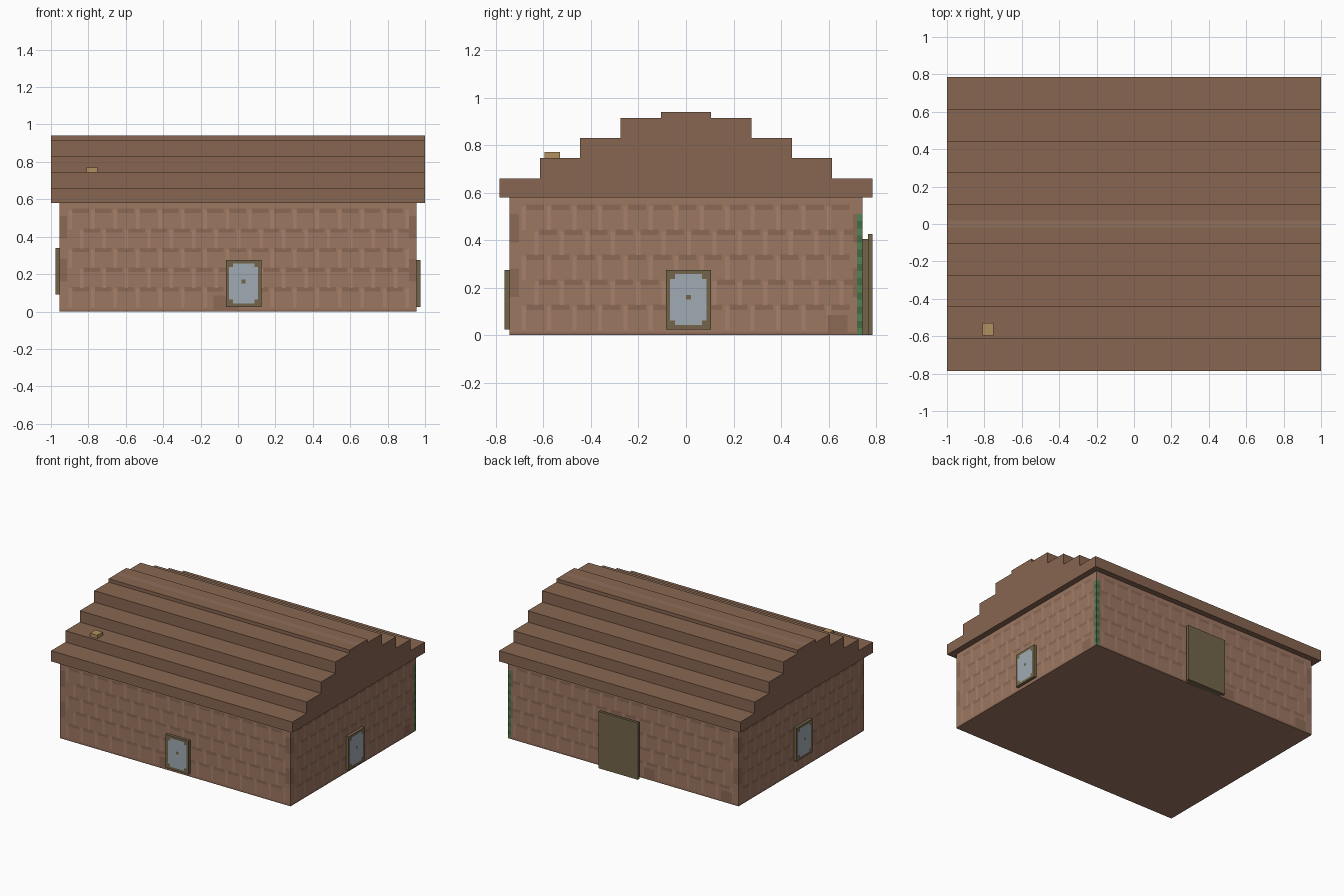
import bpy, bmesh

if "Cube" in bpy.data.objects:
    bpy.data.objects.remove(bpy.data.objects["Cube"])


def mat(name, r, g, b):
    m = bpy.data.materials.new(name)
    m.diffuse_color = [(c / 255) ** 2.2 for c in (r, g, b)] + [1]
    m.use_nodes = True
    m.node_tree.nodes["Principled BSDF"].inputs["Base Color"].default_value = m.diffuse_color
    return m


BRICK = mat("brick", 155, 118, 98)
SHADE = mat("brick_shade", 138, 104, 86)
JOINT = mat("brick_joint", 166, 128, 108)
ROOF = mat("roof_brown", 134, 102, 82)
RIDGE = mat("ridge_brown", 142, 111, 91)
WOOD = mat("frame_wood", 115, 101, 76)
GLASS = mat("glass", 158, 170, 178)
GOLD = mat("straw", 176, 144, 96)
GREEN = mat("vine", 84, 128, 86)
DKGREEN = mat("vine_dark", 70, 106, 70)


def finish(name, bm, mats):
    me = bpy.data.meshes.new(name)
    bm.to_mesh(me)
    bm.free()
    for m in mats:
        me.materials.append(m)
    ob = bpy.data.objects.new(name, me)
    bpy.context.collection.objects.link(ob)
    return ob


def painted_box(name, lo, hi, base, paint=None):
    """Box whose sides, keyed (axis, sign), carry flat colour patches (u0, u1, v0, v1, material)."""
    paint = paint or {}
    mats = [base]
    bm = bmesh.new()
    for axis in range(3):
        ua, va = [(1, 2), (0, 2), (0, 1)][axis]
        for sign in (-1, 1):
            rects = paint.get((axis, sign), [])
            us, vs = {lo[ua], hi[ua]}, {lo[va], hi[va]}
            for u0, u1, v0, v1, _ in rects:
                us |= {round(u, 4) for u in (u0, u1) if lo[ua] < u < hi[ua]}
                vs |= {round(v, 4) for v in (v0, v1) if lo[va] < v < hi[va]}
            us, vs = sorted(us), sorted(vs)

            def vert(u, v):
                p = [0, 0, 0]
                p[axis] = hi[axis] if sign > 0 else lo[axis]
                p[ua], p[va] = u, v
                return bm.verts.new(p)
            grid = [[vert(u, v) for v in vs] for u in us]
            for i in range(len(us) - 1):
                for j in range(len(vs) - 1):
                    f = bm.faces.new((grid[i][j], grid[i + 1][j], grid[i + 1][j + 1], grid[i][j + 1]))
                    f.normal_update()
                    if f.normal[axis] * sign < 0:
                        f.normal_flip()
                    cu, cv = (us[i] + us[i + 1]) / 2, (vs[j] + vs[j + 1]) / 2
                    m = base
                    for u0, u1, v0, v1, c in rects:
                        if u0 < cu < u1 and v0 < cv < v1:
                            m = c
                    if m not in mats:
                        mats.append(m)
                    f.material_index = mats.index(m)
    bmesh.ops.remove_doubles(bm, verts=bm.verts, dist=1e-5)
    return finish(name, bm, mats)


def bricks(u0, u1, pitch):
    """Brick courses with staggered joints, shaded bed lines and corner stones."""
    out = [(u0, u1, 0, 0.012, SHADE)]
    for row in range(5):
        z = 0.022 + row * 0.105
        u = u0 + 0.05 + (row % 2) * pitch / 2
        while u < u1 - 0.05:
            out.append((u + 0.02, min(u + pitch - 0.012, u1 - 0.04), z + 0.085, z + 0.108, SHADE))
            out.append((u, u + 0.018, z, z + 0.1, JOINT))
            u += pitch
    for z in (0.16, 0.39):
        out += [(u0, u0 + 0.04, z, z + 0.12, SHADE), (u1 - 0.04, u1, z, z + 0.12, SHADE)]
    return out


def vine(u0, u1):
    return [(u0, u1, k * 0.03, (k + 1) * 0.03, DKGREEN if k % 2 else GREEN) for k in range(17)]


# brick walls with the creeper on the back right corner
X, Y, H = 0.955, 0.742, 0.58
end, side = bricks(-Y, Y, 0.107), bricks(-X, X, 0.12)
painted_box("walls", (-X, -Y, 0), (X, Y, H), BRICK, {
    (0, -1): end,
    (0, 1): end + [(0.595, 0.68, 0, 0.085, SHADE)] + vine(0.72, Y),
    (1, -1): side + [(-0.13, 0, 0, 0.085, SHADE)],
    (1, 1): side + [(-0.26, -0.17, 0, 0.085, SHADE), (-0.9, -0.81, 0, 0.085, SHADE)] + vine(0.93, X)})

# stepped roof: half profile mirrored and extruded along x
half = [(-0.785, 0.58)]
for k in range(5):
    top = 0.66 + 0.085 * k if k < 4 else 0.94
    y = -0.785 + 0.17 * k
    half += [(y, top)] if k == 0 else [(y, half[-1][1]), (y, top)]
half.append((-0.02, 0.94))
profile = half + [(-y, z) for y, z in reversed(half)]
bm = bmesh.new()
left = [bm.verts.new((-1, y, z)) for y, z in profile]
right = [bm.verts.new((1, y, z)) for y, z in profile]
n = len(profile)
bm.faces.new(left)
bm.faces.new(right[::-1])
for i in range(n):
    j = (i + 1) % n
    f = bm.faces.new((left[i], right[i], right[j], left[j]))
    f.material_index = int(i == len(half) - 1)
bmesh.ops.recalc_face_normals(bm, faces=bm.faces)
finish("roof", bm, [ROOF, RIDGE])

# small chimney block
painted_box("chimney", (-0.81, -0.595, 0.74), (-0.75, -0.53, 0.77), GOLD)


# windows: wooden frame, glass with notched corners, centre stud
def window(name, axis, sign, u0, z0):
    u1, z1 = u0 + 0.19, z0 + 0.25
    cu, cz = u0 + 0.095, z0 + 0.135
    rects = [(u0 + 0.038, u1 - 0.038, z0 + 0.018, z1 - 0.018, GLASS),
             (u0 + 0.018, u1 - 0.018, z0 + 0.038, z1 - 0.038, GLASS),
             (cu - 0.01, cu + 0.01, cz - 0.01, cz + 0.01, WOOD)]
    wall = (X, Y)[axis]
    d = sorted((sign * (wall - 0.01), sign * (wall + 0.022)))
    lo, hi = [u0, u0, z0], [u1, u1, z1]
    lo[axis], hi[axis] = d
    painted_box(name, lo, hi, WOOD, {(axis, sign): rects})


window("front_window", 1, -1, -0.065, 0.025)
window("right_window", 0, 1, -0.085, 0.025)
window("left_window", 0, -1, -0.105, 0.09)

# back door: frame and slightly larger outer leaf
painted_box("door_frame", (-0.13, 0.73, 0), (0.155, 0.765, 0.405), WOOD)
painted_box("door_leaf", (-0.15, 0.765, 0), (0.175, 0.785, 0.425), WOOD)
